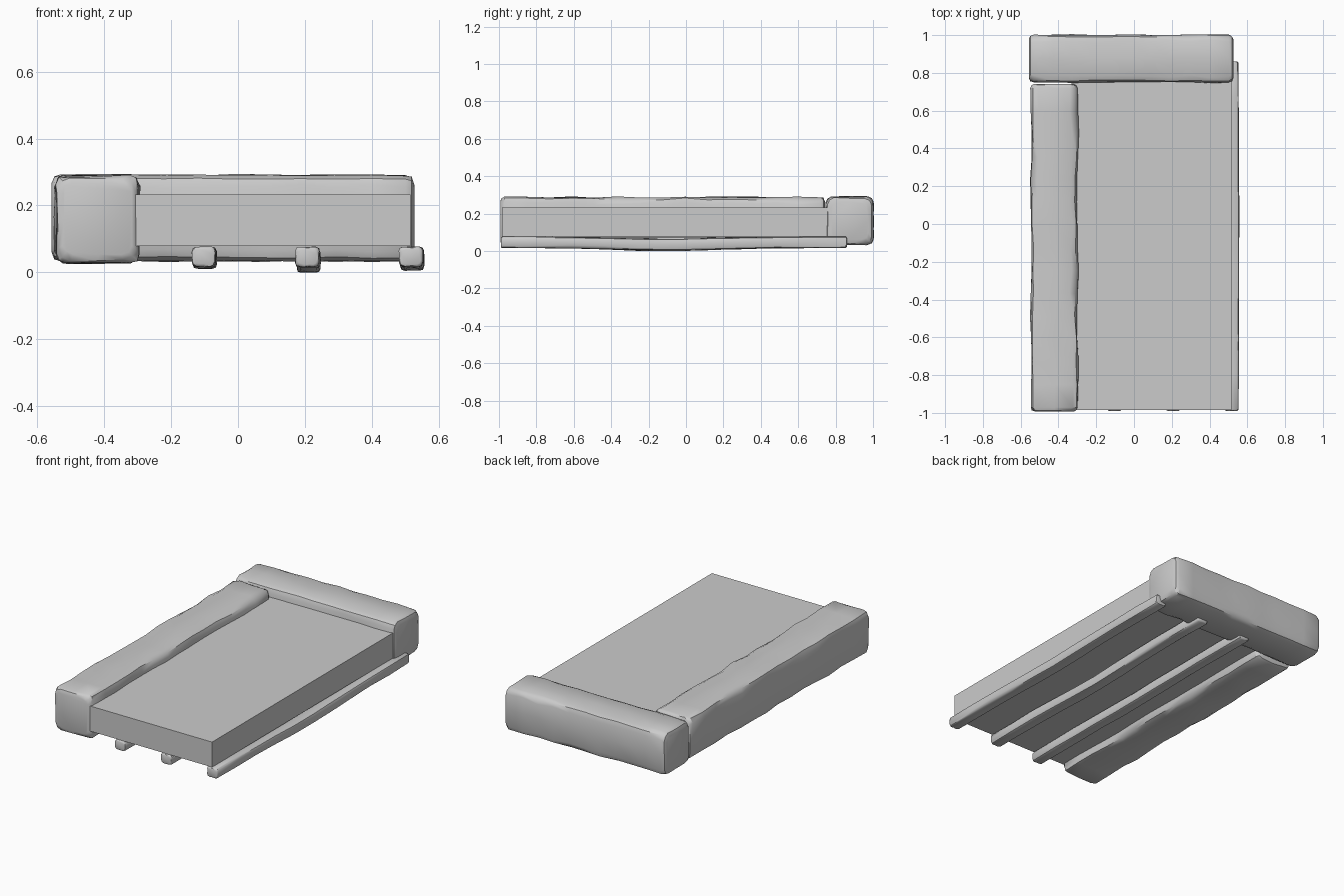
import bpy, bmesh, random, math

if "Cube" in bpy.data.objects:
    bpy.data.objects.remove(bpy.data.objects["Cube"])

random.seed(4)


def make_object(name, bm, smooth=True):
    bmesh.ops.recalc_face_normals(bm, faces=bm.faces[:])
    mesh = bpy.data.meshes.new(name)
    bm.to_mesh(mesh)
    bm.free()
    obj = bpy.data.objects.new(name, mesh)
    bpy.context.collection.objects.link(obj)
    if smooth:
        bpy.ops.object.select_all(action='DESELECT')
        obj.select_set(True)
        bpy.context.view_layer.objects.active = obj
        bpy.ops.object.shade_smooth_by_angle(angle=math.radians(35))
    return obj


def section(w, h, c):
    """Rounded rectangle centred on the origin, with mid-side points."""
    a, b, k = w / 2, h / 2, c * 0.3
    quarter = [(a, 0), (a, b - c), (a - k, b - k), (a - c, b), (0, b)]
    pts = quarter + [(-x, z) for x, z in reversed(quarter[:-1])]
    return pts + [(x, -z) for x, z in reversed(pts[1:-1])]


def rough_bar(name, u, z, t, chamfer, end, steps, rough, sway=None, along_x=False):
    """Hewn bar: rounded sections lofted along y (or x), with uneven sides."""
    w, h = u[1] - u[0], z[1] - z[0]
    cu, cz = sum(u) / 2, sum(z) / 2
    stations = [(t[0], end), (t[0] + end * 0.3, end * 0.3)]
    for i in range(steps + 1):
        stations.append((t[0] + end + (t[1] - t[0] - 2 * end) * i / steps, 0))
    stations += [(t[1] - end * 0.3, end * 0.3), (t[1], end)]
    bm = bmesh.new()
    rings = []
    for pos, inset in stations:
        f = (pos - t[0]) / (t[1] - t[0])
        du, dz = sway(f) if sway else (0, 0)
        c = chamfer * random.uniform(0.75, 1.25)
        ring = []
        for px, pz in section(w - 2 * inset, h - 2 * inset, c):
            s = random.uniform(-rough, rough * 0.4)
            px += du + cu + math.copysign(s, px)
            pz += dz + cz + math.copysign(random.uniform(-rough, rough * 0.4), pz)
            ring.append(bm.verts.new((pos, px, pz) if along_x else (px, pos, pz)))
        rings.append(ring)
    n = len(rings[0])
    for r0, r1 in zip(rings, rings[1:]):
        for i in range(n):
            j = (i + 1) % n
            bm.faces.new((r0[i], r0[j], r1[j], r1[i]))
    bm.faces.new(rings[0])
    bm.faces.new(rings[-1])
    return make_object(name, bm)


# Flat slab
bm = bmesh.new()
bmesh.ops.create_cube(bm, size=1)
for v in bm.verts:
    v.co.x = 0.515 if v.co.x > 0 else -0.33
    v.co.y = 0.77 if v.co.y > 0 else -0.985
    v.co.z = 0.232 if v.co.z > 0 else 0.079
make_object("floor_slab", bm, smooth=False)

# Hewn edge blocks
rough_bar("side_block", (-0.541, -0.302), (0.033, 0.284), (-0.993, 0.742),
          0.032, 0.022, 14, 0.008,
          lambda f: (0.003 * math.sin(f * 17), 0))
rough_bar("back_block", (0.752, 0.999), (0.036, 0.288), (-0.557, 0.527),
          0.032, 0.026, 10, 0.006, along_x=True)

# Support beams under the slab, sagging at mid-length
for label, x, sag in (("left", -0.103, 0.006), ("middle", 0.207, 0.018), ("right", 0.517, 0.012)):
    rough_bar(label + "_beam", (x - 0.034, x + 0.034), (0.018, 0.075), (-0.99, 0.86),
              0.012, 0.008, 10, 0.003,
              lambda f, s=sag: (0.004 * math.sin(f * math.pi),
                                -s * math.exp(-((f - 0.48) / 0.2) ** 2)))
